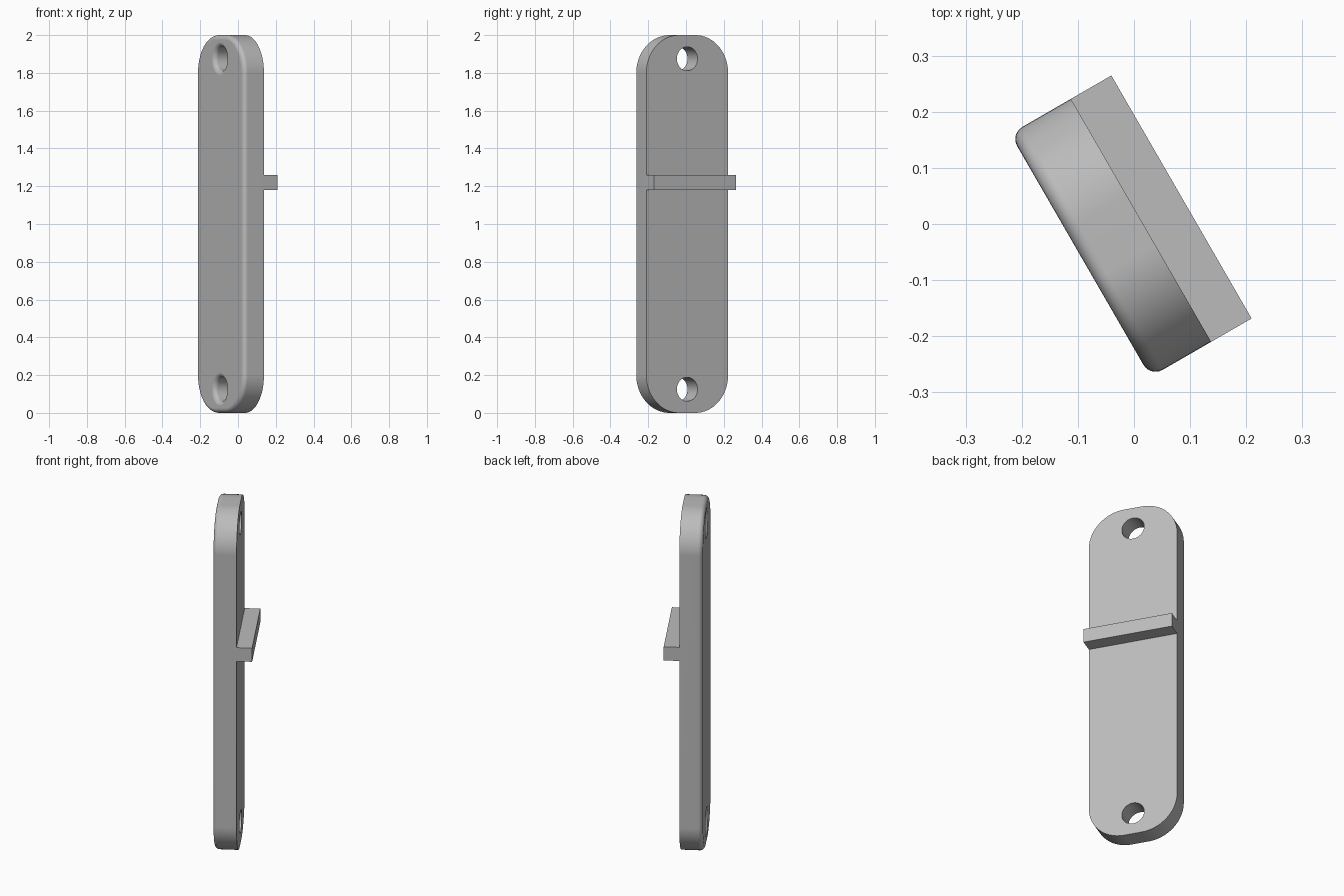
import bpy, bmesh, math

if "Cube" in bpy.data.objects:
    bpy.data.objects.remove(bpy.data.objects["Cube"], do_unlink=True)

WIDTH, HEIGHT, THICK = 0.5, 2.0, 0.125
CORNER, FILLET, HOLE = 0.2, 0.025, 0.0633
HOLE_HEIGHTS = (0.125, 1.875)
TURN, PLACE = math.radians(-60), (0.0125, 0.0065, 0)
STEPS = 6

grey = bpy.data.materials.new("plain grey")
grey.use_nodes = True
colour = (0.5, 0.5, 0.5, 1)
grey.diffuse_color = colour
grey.node_tree.nodes["Principled BSDF"].inputs["Base Color"].default_value = colour


def outline(inset):
    """Rounded rectangle in the local xz plane, moved inwards by inset."""
    points = []
    r = CORNER - inset
    dx, dz = WIDTH / 2 - CORNER, HEIGHT / 2 - CORNER
    for quarter, (sx, sz) in enumerate(((1, 1), (-1, 1), (-1, -1), (1, -1))):
        for i in range(17):
            a = (quarter + i / 16) * math.pi / 2
            points.append((sx * dx + r * math.cos(a), HEIGHT / 2 + sz * dz + r * math.sin(a)))
    return points


def circle(radius, z):
    angles = [2 * math.pi * i / 48 for i in range(48)]
    return [(radius * math.cos(a), z + radius * math.sin(a)) for a in angles]


def loft(name, sections):
    """Capped solid through (depth, points) sections."""
    bm = bmesh.new()
    rings = [[bm.verts.new((x, y, z)) for x, z in pts] for y, pts in sections]
    for a, b in zip(rings, rings[1:]):
        for i in range(len(a)):
            j = (i + 1) % len(a)
            bm.faces.new((a[i], a[j], b[j], b[i]))
    bm.faces.new(rings[0])
    bm.faces.new(rings[-1])
    bmesh.ops.recalc_face_normals(bm, faces=bm.faces)
    mesh = bpy.data.meshes.new(name)
    bm.to_mesh(mesh)
    bm.free()
    obj = bpy.data.objects.new(name, mesh)
    bpy.context.collection.objects.link(obj)
    mesh.materials.append(grey)
    obj.location = PLACE
    obj.rotation_euler.z = TURN
    return obj


def select(obj):
    bpy.ops.object.select_all(action="DESELECT")
    obj.select_set(True)
    bpy.context.view_layer.objects.active = obj


# Quarter-round profile: (depth, distance from the full edge)
arc = [i / STEPS * math.pi / 2 for i in range(STEPS + 1)]
fillet = [(-THICK + FILLET * (1 - math.sin(a)), FILLET * (1 - math.cos(a))) for a in reversed(arc)]

# Plate with a rounded front rim
plate = loft("plate", [(y, outline(d)) for y, d in fillet] + [(0, outline(0))])

# Screw holes, flared at the front
for z in HOLE_HEIGHTS:
    sections = [(-THICK - 0.05, circle(HOLE + FILLET, z))]
    sections += [(y, circle(HOLE + d, z)) for y, d in fillet]
    sections.append((0.05, circle(HOLE, z)))
    cutter = loft("hole_cutter", sections)
    cutter.hide_render = True
    cut = plate.modifiers.new("hole", "BOOLEAN")
    cut.operation = "DIFFERENCE"
    cut.solver = "EXACT"
    cut.object = cutter
    select(plate)
    bpy.ops.object.modifier_apply(modifier=cut.name)
    bpy.data.objects.remove(cutter, do_unlink=True)

select(plate)
bpy.ops.object.shade_smooth_by_angle(angle=math.radians(35))
weighted = plate.modifiers.new("even shading", "WEIGHTED_NORMAL")
weighted.keep_sharp = True

# Straight rib across the back
half = WIDTH / 2
bar = [(-half, 1.18), (half, 1.18), (half, 1.26), (-half, 1.26)]
loft("back_rib", [(0, bar), (0.0833, bar)])
